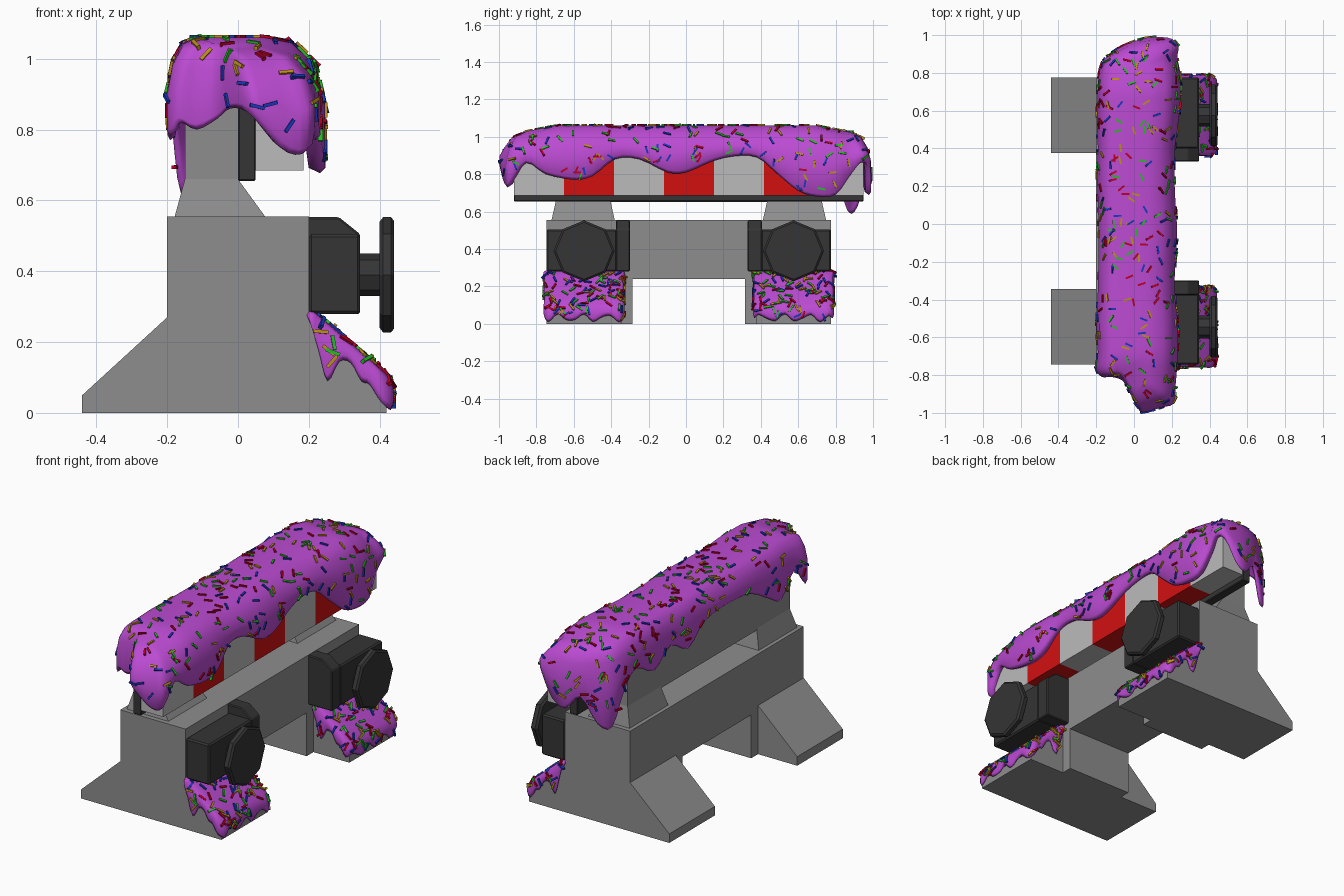
import bpy, bmesh, math, random
from mathutils import Vector, Matrix

if "Cube" in bpy.data.objects:
    bpy.data.objects.remove(bpy.data.objects["Cube"])

random.seed(4)
C = 0.015  # y of the mirror plane


def mat(name, r, g, b):
    m = bpy.data.materials.new(name)
    m.diffuse_color = (r, g, b, 1)
    m.use_nodes = True
    m.node_tree.nodes["Principled BSDF"].inputs["Base Color"].default_value = m.diffuse_color
    return m


GREY = mat("concrete", .27, .27, .27)
DARK = mat("dark", .035, .035, .035)
PALE = mat("pale", .5, .5, .5)
RED = mat("red", .65, .005, .005)
ICING = mat("icing", .5, .07, .65)
SPRINKLES = [mat("sprinkle_red", .5, .0, .02), mat("sprinkle_green", .02, .5, .02),
             mat("sprinkle_blue", .01, .04, .5), mat("sprinkle_gold", .5, .28, .01)]


def finish(name, bm, m, smooth=False, bevel=0):
    bmesh.ops.recalc_face_normals(bm, faces=bm.faces)
    me = bpy.data.meshes.new(name)
    bm.to_mesh(me)
    bm.free()
    me.materials.append(m)
    for p in me.polygons:
        p.use_smooth = smooth
    ob = bpy.data.objects.new(name, me)
    bpy.context.collection.objects.link(ob)
    if bevel:
        mod = ob.modifiers.new("bevel", "BEVEL")
        mod.width, mod.segments = bevel, 1
    return ob


def loft(name, rings, m, bevel=0):
    bm = bmesh.new()
    vs = [[bm.verts.new(p) for p in r] for r in rings]
    n = len(vs[0])
    for a, b in zip(vs, vs[1:]):
        for i in range(n):
            bm.faces.new((a[i], a[(i + 1) % n], b[(i + 1) % n], b[i]))
    bm.faces.new(vs[0])
    bm.faces.new(vs[-1])
    return finish(name, bm, m, bevel=bevel)


def prism(name, pts, axis, a, b, m, bevel=0):
    place = (lambda p, t: (t, p[0], p[1])) if axis == "x" else (lambda p, t: (p[0], t, p[1]))
    return loft(name, [[place(p, t) for p in pts] for t in (a, b)], m, bevel)


def rect(x0, x1, y0, y1, z):
    return [(x0, y0, z), (x1, y0, z), (x1, y1, z), (x0, y1, z)]


def box(name, x0, x1, y0, y1, z0, z1, m, bevel=0):
    return loft(name, [rect(x0, x1, y0, y1, z0), rect(x0, x1, y0, y1, z1)], m, bevel)


def octagon(y, z, r):
    return [(y + r * math.sin(i * math.pi / 4), z + r * math.cos(i * math.pi / 4)) for i in range(8)]


# central beam with the arch underneath
prism("beam", [(C - .36, 0), (C - .30, 0), (C - .30, .24), (C + .30, .24), (C + .30, 0),
               (C + .36, 0), (C + .36, .555), (C - .36, .555)], "x", -.2, .2, GREY)

leg = [(-.44, 0), (-.44, .05), (-.2, .27), (-.2, .555), (.2, .555), (.2, .27), (.42, .05), (.42, 0)]
for s, side in ((-1, "front"), (1, "back")):
    y = lambda d: C + s * d
    # flared legs and tapered pillars
    prism(side + "_leg", leg, "y", y(.36), y(.76), GREY)
    loft(side + "_pillar", [rect(-.18, .08, y(.395), y(.735), .55),
                            rect(-.15, .0, y(.42), y(.71), .66)], GREY)
    # clamp block, end plate and knob
    box(side + "_clamp", .2, .345, y(.385), y(.76), .28, .505, DARK, .008)
    prism(side + "_clamp_plate", [(.19, .28), (.345, .28), (.345, .505), (.285, .553), (.19, .553)],
          "y", y(.315), y(.39), DARK, .005)
    prism(side + "_knob_shaft", octagon(y(.56), .39, .06), "x", .34, .41, DARK)
    loft(side + "_knob", [[(x, *p) for p in octagon(y(.56), .39, r)]
                          for x, r in ((.4, .15), (.41, .163), (.432, .163), (.441, .152))], DARK)

# back wall, dark backing plate and striped board
box("back_wall", -.15, 0, C - .71, C + .71, .65, .98, GREY)
box("backing_plate", 0, .05, C - .935, C + .935, .655, .93, DARK, .004)
for i in range(7):
    y0 = C - .935 + i * 1.87 / 7
    box("stripe_%d" % (i + 1), .05, .185, y0, y0 + 1.87 / 7, .685, .93, RED if i % 2 else PALE)


def smooth_loop(pts, k):
    """Closed Catmull-Rom curve through the points."""
    out, n = [], len(pts)
    pts = [Vector(p) for p in pts]
    for i in range(n):
        a, b, c, d = (pts[(i + j) % n] for j in (-1, 0, 1, 2))
        for j in range(k):
            t = j / k
            out.append(.5 * (2 * b + (c - a) * t + (2 * a - 5 * b + 4 * c - d) * t * t
                             + (3 * b - a - 3 * c + d) * t ** 3))
    return out


def icing(name, pts, spine, top, crown, depth, k=3):
    """Shell draped from a crown surface down to a wavy lower edge; returns outer triangles."""
    loop = smooth_loop(pts, k)
    bm = bmesh.new()

    def ring(f, zfun):
        vs = []
        for p in loop:
            c = Vector(spine(p.y))
            q = c + (p.xy - c) * f
            vs.append(bm.verts.new((q.x, q.y, zfun(q, p.z))))
        return vs

    rings = [ring(f, lambda q, zb, d=d: top(q.x, q.y) - d) for f, d in crown]
    d3 = crown[-1][1]
    rings += [ring(1, lambda q, zb: .6 * (top(q.x, q.y) - d3) + .4 * zb),
              ring(1, lambda q, zb: zb + .015),
              ring(.95, lambda q, zb: zb),
              ring(.84, lambda q, zb: zb + .015),
              ring(.8, lambda q, zb: top(q.x, q.y) - depth)]
    cap = bm.faces.new(rings[0])
    outer = list(bmesh.ops.triangulate(bm, faces=[cap])["faces"])
    n = len(loop)
    for j, (a, b) in enumerate(zip(rings, rings[1:])):
        for i in range(n):
            f = bm.faces.new((a[i], b[i], b[(i + 1) % n], a[(i + 1) % n]))
            if j < len(crown) + 1:
                outer.append(f)
    bmesh.ops.triangulate(bm, faces=[bm.faces.new(rings[-1])])
    tris = []
    for f in outer:
        v = [w.co.copy() for w in f.verts]
        tris += [(v[0], v[i], v[i + 1]) for i in range(1, len(v) - 1)]
    finish(name, bm, ICING, smooth=True)
    return tris


def scatter(name, tris, count):
    """Sprinkles lying on the icing, one object per colour."""
    bms = [bmesh.new() for _ in SPRINKLES]
    areas = [(b - a).cross(c - a).length for a, b, c in tris]
    for i, (a, b, c) in enumerate(random.choices(tris, areas, k=count)):
        u, v = random.random(), random.random()
        if u + v > 1:
            u, v = 1 - u, 1 - v
        pos = a + (b - a) * u + (c - a) * v
        q = (b - a).cross(c - a).to_track_quat("Z", "Y").to_matrix().to_4x4()
        m = Matrix.Translation(pos) @ q @ Matrix.Rotation(random.uniform(0, math.pi), 4, "Z")
        bmesh.ops.create_cube(bms[i % 4], size=1, matrix=m @ Matrix.Diagonal((.042, .01, .014, 1)))
    for bm, m in zip(bms, SPRINKLES):
        finish(name + "_" + m.name, bm, m)


# main icing: lower edge as (y, z) on the long sides, (x, y, z) at the ends
right = [(-.86, .86), (-.75, .80), (-.6, .77), (-.5, .79), (-.38, .88), (-.25, .88), (-.1, .81),
         (0, .81), (.13, .865), (.25, .895), (.38, .89), (.49, .80), (.6, .71), (.7, .68), (.8, .69), (.88, .79)]
back = [(.235, .94, .86), (.2, .98, .84), (.13, .99, .72), (.06, .985, .69), (-.02, .96, .76),
        (-.1, .92, .62), (-.16, .87, .60), (-.185, .8, .78)]
left = [(.7, .87), (.55, .80), (.4, .88), (.25, .81), (.1, .9), (-.1, .92), (-.3, .9), (-.45, .82),
        (-.56, .77), (-.68, .88)]
front = [(-.2, -.77, .78), (-.17, -.81, .82), (-.12, -.81, .80), (-.06, -.83, .83), (-.02, -.9, .86),
         (.03, -.99, .85), (.08, -.99, .80), (.15, -.97, .735), (.21, -.95, .745)]
edge = ([(.215 + .15 * (.89 - z), y, z) for y, z in right] + back
        + [(-.19 - .07 * (.9 - z), y, z) for y, z in left] + front)
tris = icing("top_icing", edge, lambda y: (-.05, max(-.75, min(.8, y))),
             lambda x, y: 1.06 - .2 * max(0, abs(y) - .7),
             [(.45, 0), (.72, .015), (.9, .065)], .1)
scatter("top", tris, 300)

# icing on the sloping feet
skirt = [(.2, .25), (.225, .17), (.25, .09), (.285, .145), (.32, .14), (.35, .09), (.375, .08), (.41, .03)]
for s, side in ((-1, "front"), (1, "back")):
    yc = C + s * .56
    edge = [(x, yc - .215, z) for x, z in skirt]
    edge += [(.438, yc - .19 + i * .38 / 8, .03 + .022 * math.sin(i * 2.3 + s)) for i in range(9)]
    edge += [(x, yc + .215, z) for x, z in reversed(skirt)]
    edge += [(.19, yc + .15, .26), (.19, yc, .26), (.19, yc - .15, .26)]
    tris = icing(side + "_foot_icing", edge, lambda y: (.31, max(yc - .12, min(yc + .12, y))),
                 lambda x, y: .3 - .86 * (x - .2), [(.5, 0), (.85, .003), (.96, .014)], .06)
    scatter(side + "_foot", [t for t in tris if min(v.x for v in t) > .2], 110)
